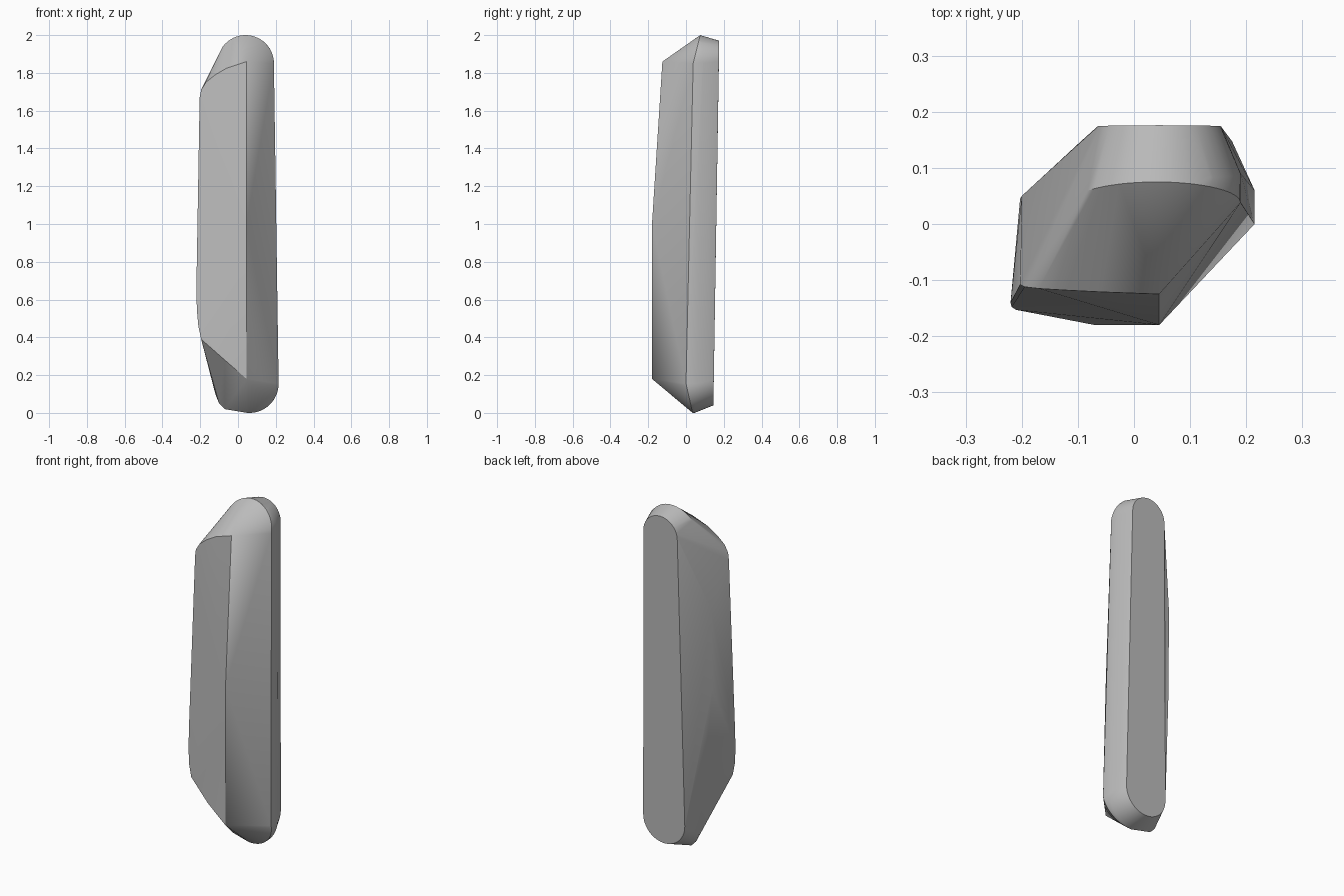
import bpy, bmesh
from math import cos, sin, pi, radians

if "Cube" in bpy.data.objects:
    bpy.data.objects.remove(bpy.data.objects["Cube"], do_unlink=True)

stone = bpy.data.materials.new("grey stone")
stone.use_nodes = True
colour = (0.5, 0.5, 0.5, 1)
stone.diffuse_color = colour
stone.node_tree.nodes["Principled BSDF"].inputs["Base Color"].default_value = colour


def arc(cx, cz, r, start, end, y_side, y_tip, steps=20):
    """Upright arc whose depth shifts from its sides to its tip."""
    pts = []
    for i in range(steps + 1):
        a = radians(start + (end - start) * i / steps)
        y = y_side + (y_tip - y_side) * abs(sin(a))
        pts.append((cx + r * cos(a), y, cz + r * sin(a)))
    return pts


points = []
# Flat rounded back face
points += arc(0.045, 1.86, 0.11, 0, 180, 0.174, 0.176)
points += arc(0.04, 0.175, 0.135, 180, 360, 0.147, 0.145)
# Widest rounded rim at both ends
points += arc(0.04, 1.85, 0.15, 0, 145, 0.038, 0.075)
points += arc(0.04, 1.85, 0.15, 0, 50, 0.09, 0.08)
points += arc(0.06, 0.155, 0.155, 265, 365, 0.0, 0.035)
points += arc(0.06, 0.155, 0.155, 270, 365, 0.06, 0.045)
points += [(-0.07, 0.05, 0.02), (-0.1, 0.05, 0.05), (-0.12, 0.05, 0.1)]
# Front ridge
points += [(0.045, -0.125, 1.86), (0.045, -0.18, 1.0), (0.045, -0.18, 0.18)]
# Curved upper shoulder of the front face
points += [(-0.06, -0.121, 1.825), (-0.12, -0.118, 1.79),
           (-0.17, -0.115, 1.75), (-0.195, -0.112, 1.71), (-0.203, -0.108, 1.67)]
# Lower shoulder of the front face
points += [(-0.07, -0.18, 0.28), (-0.195, -0.155, 0.39),
           (-0.21, -0.153, 0.46), (-0.218, -0.148, 0.55), (-0.22, -0.14, 0.68)]
# Rear edge of the side face
points += [(-0.2, 0.05, 1.44), (-0.203, 0.045, 0.97)]

# Wrap the guide points in one convex body
bm = bmesh.new()
for p in points:
    bm.verts.new(p)
bmesh.ops.remove_doubles(bm, verts=bm.verts, dist=0.002)
hull = bmesh.ops.convex_hull(bm, input=bm.verts)
loose = [v for v in bm.verts if not v.link_faces]
bmesh.ops.delete(bm, geom=loose, context="VERTS")
bmesh.ops.dissolve_limit(bm, angle_limit=radians(1), verts=bm.verts, edges=bm.edges)
bmesh.ops.recalc_face_normals(bm, faces=bm.faces)

mesh = bpy.data.meshes.new("stone_body")
bm.to_mesh(mesh)
bm.free()
mesh.materials.append(stone)
body = bpy.data.objects.new("stone_body", mesh)
bpy.context.collection.objects.link(body)
bpy.context.view_layer.objects.active = body
body.select_set(True)
bpy.ops.object.shade_smooth_by_angle(angle=radians(30))
